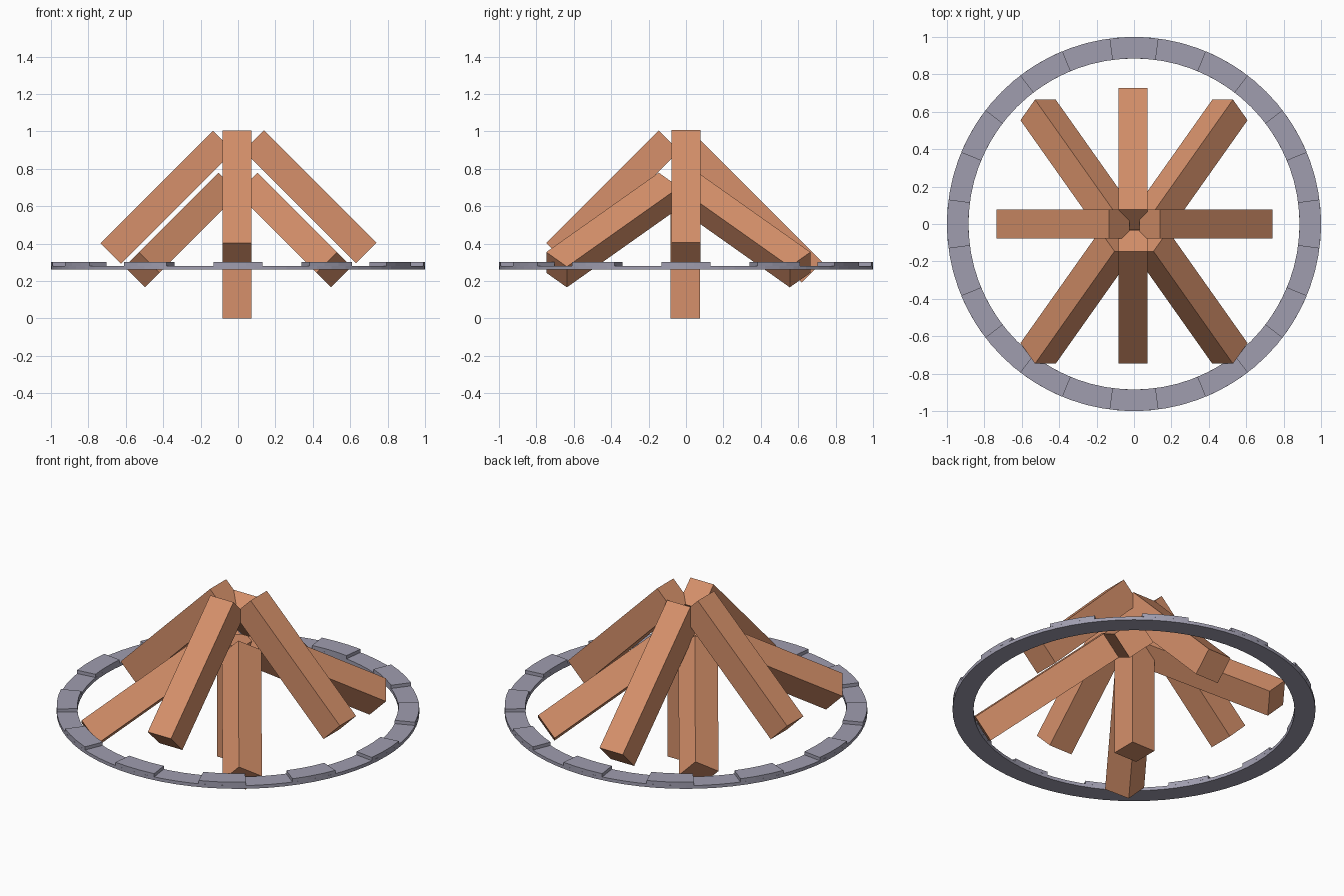
import bpy, bmesh
from math import sin, cos, radians, pi, sqrt
from mathutils import Vector, Matrix

old = bpy.data.objects.get("Cube")
if old:
    bpy.data.objects.remove(old, do_unlink=True)


def material(name, rgb):
    m = bpy.data.materials.new(name)
    m.use_nodes = True
    m.diffuse_color = (*rgb, 1)
    m.node_tree.nodes["Principled BSDF"].inputs["Base Color"].default_value = (*rgb, 1)
    return m


wood = material("warm_wood", (0.67, 0.28, 0.145))
stone = material("grey_stone", (0.35, 0.34, 0.43))


def add_object(name, bm, mat):
    bmesh.ops.recalc_face_normals(bm, faces=bm.faces)
    mesh = bpy.data.meshes.new(name)
    bm.to_mesh(mesh)
    bm.free()
    mesh.materials.append(mat)
    ob = bpy.data.objects.new(name, mesh)
    bpy.context.collection.objects.link(ob)


THICK = 0.156
LENGTH = 0.85


def log(name, foot, down, side, length=LENGTH):
    """Square log whose lower end is centred on foot and points along down."""
    w = Vector(down).normalized()
    u = Vector(side).normalized()
    v = w.cross(u)
    centre = Vector(foot) - w * length / 2
    frame = Matrix((u * THICK, v * THICK, w * length)).transposed().to_4x4()
    bm = bmesh.new()
    bmesh.ops.create_cube(bm, size=1, matrix=Matrix.Translation(centre) @ frame)
    add_object(name, bm, wood)


# Upright log in the middle
log("centre_log", (-0.006, -0.004, 0), (0, 0, -1), (1, 0, 0), 0.7)

# Logs leaning along the main axes
log("left_log", (0.685, 0, 0.35), (1, 0, -1), (0, 1, 0))
log("right_log", (-0.68, 0, 0.347), (-1, 0, -1), (0, 1, 0))
log("front_log", (-0.006, -0.692, 0.348), (0, -1, -1), (1, 0, 0))
log("back_log", (-0.006, 0.673, 0.247), (0, 1, -1), (1, 0, 0), 0.92)

# Diagonal logs, turned on edge
for side_name, s in (("left", 1), ("right", -1)):
    for end_name, t, y in (("front", -1, -0.692), ("back", 1, 0.61)):
        log(f"{end_name}_{side_name}_log", (s * 0.513, y, 0.26),
            (s, t * sqrt(2), -1), (s, 0, 1))


# Stone ring
INNER, OUTER = 0.885, 1.0
STEP = radians(5)


def arc(bm, start, steps, z0, z1, closed=False):
    """Ring slice of rectangular section."""
    profile = ((INNER, z0), (OUTER, z0), (OUTER, z1), (INNER, z1))
    count = steps if closed else steps + 1
    rings = []
    for i in range(count):
        a = start + i * STEP
        rings.append([bm.verts.new((r * cos(a), r * sin(a), z)) for r, z in profile])
    for i in range(steps):
        p, q = rings[i], rings[(i + 1) % count]
        for k in range(4):
            n = (k + 1) % 4
            bm.faces.new((p[k], p[n], q[n], q[k]))
    if not closed:
        bm.faces.new(rings[0])
        bm.faces.new(rings[-1])


bm = bmesh.new()
arc(bm, 0, 72, 0.26, 0.28, closed=True)
add_object("ring_base", bm, stone)

# Raised stones on every other slice
bm = bmesh.new()
for k in range(12):
    arc(bm, k * pi / 6 - radians(7.5), 3, 0.28, 0.30)
add_object("raised_stones", bm, stone)
